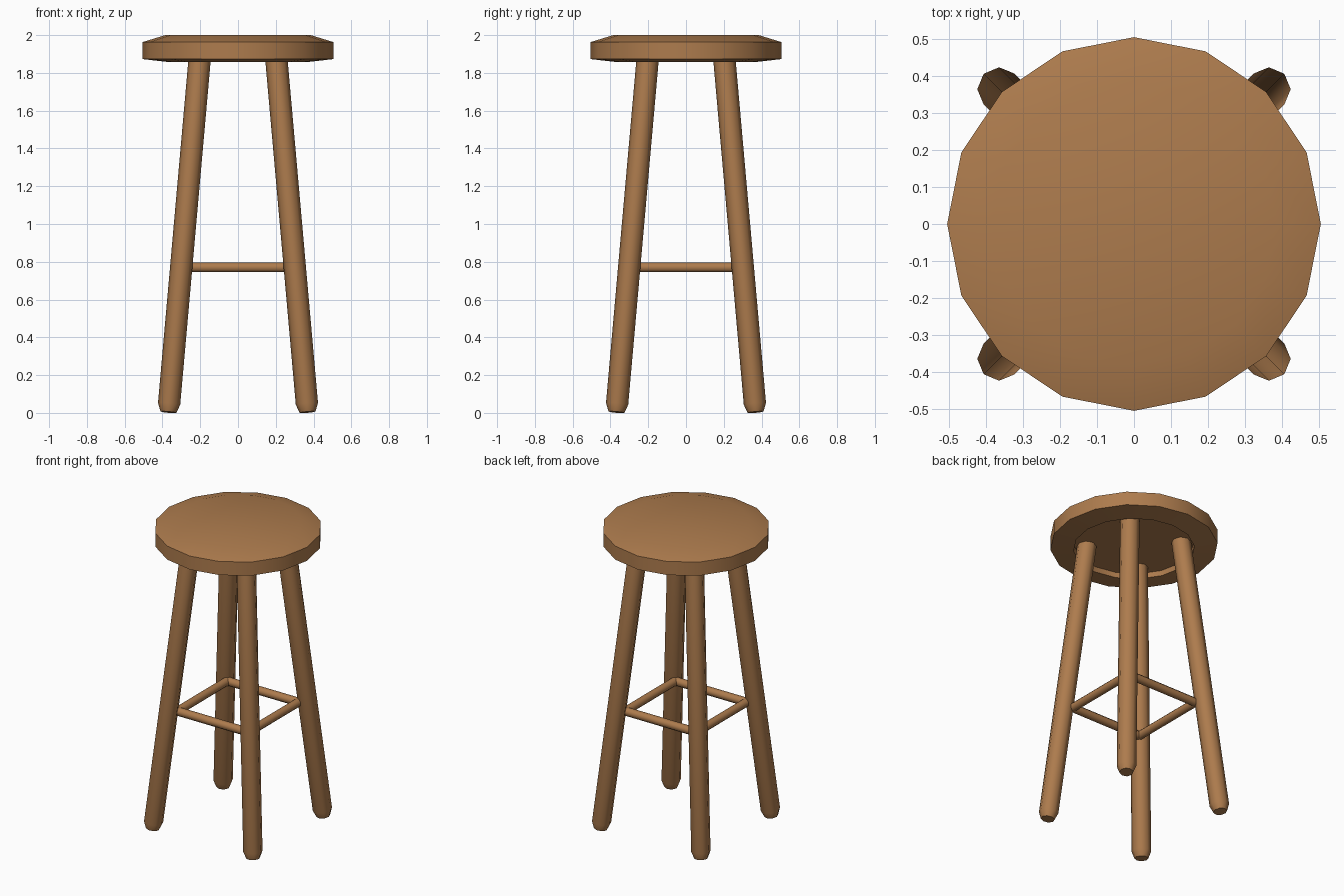
import bpy, bmesh, math
from mathutils import Vector

if "Cube" in bpy.data.objects:
    bpy.data.objects.remove(bpy.data.objects["Cube"])

wood = bpy.data.materials.new("warm wood")
wood.diffuse_color = (0.42, 0.20, 0.075, 1)
wood.use_nodes = True
wood.node_tree.nodes["Principled BSDF"].inputs["Base Color"].default_value = wood.diffuse_color


def finish(name, bm, angle):
    """Turn a bmesh into a named, shaded wooden object."""
    bmesh.ops.recalc_face_normals(bm, faces=bm.faces)
    me = bpy.data.meshes.new(name)
    bm.to_mesh(me)
    bm.free()
    me.materials.append(wood)
    ob = bpy.data.objects.new(name, me)
    bpy.context.collection.objects.link(ob)
    bpy.ops.object.select_all(action='DESELECT')
    bpy.context.view_layer.objects.active = ob
    ob.select_set(True)
    bpy.ops.object.shade_smooth_by_angle(angle=math.radians(angle))
    return ob


def loft(name, rings, sides, turn=0.0, angle=50):
    """Join round rings given as (centre, radius), horizontal or across a path."""
    bm = bmesh.new()
    axis = (Vector(rings[-1][0]) - Vector(rings[0][0])).normalized()
    u = axis.orthogonal().normalized() if abs(axis.z) < 0.5 else Vector((1, 0, 0))
    u = (u - axis * u.dot(axis)).normalized()
    v = axis.cross(u)
    loops = []
    for c, r in rings:
        loops.append([bm.verts.new(Vector(c) + r * (
            u * math.cos(turn + 2 * math.pi * i / sides) +
            v * math.sin(turn + 2 * math.pi * i / sides))) for i in range(sides)])
    for a, b in zip(loops, loops[1:]):
        for i in range(sides):
            j = (i + 1) % sides
            bm.faces.new((a[i], a[j], b[j], b[i]))
    bm.faces.new(loops[0])
    bm.faces.new(loops[-1])
    return finish(name, bm, angle)


# Seat: sixteen-sided, gently crowned on top and recessed underneath
profile = [(0.36, 1.89), (0.365, 1.857), (0.505, 1.873),
           (0.505, 1.963), (0.385, 2.0)]
loft("seat", [((0, 0, z), r) for r, z in profile], 16, angle=30)

# Four splayed legs with chamfered feet
for name, sx, sy in (("front_left_leg", -1, -1), ("front_right_leg", 1, -1),
                     ("back_left_leg", -1, 1), ("back_right_leg", 1, 1)):
    def at(z):
        d = 0.369 - 0.0886 * z
        return (sx * d, sy * d, z)
    turn = math.atan2(sy, sx)
    loft(name, [(at(0.004), 0.042), (at(0.048), 0.059), (at(1.893), 0.059)],
         8, turn=turn)

# Four stretchers forming a square between the legs
h, z = 0.262, 0.77
for name, a, b in (("front_stretcher", (-h, -h), (h, -h)),
                   ("right_stretcher", (h, -h), (h, h)),
                   ("back_stretcher", (h, h), (-h, h)),
                   ("left_stretcher", (-h, h), (-h, -h))):
    loft(name, [((*a, z), 0.027), ((*b, z), 0.027)], 8, turn=math.pi / 8)
